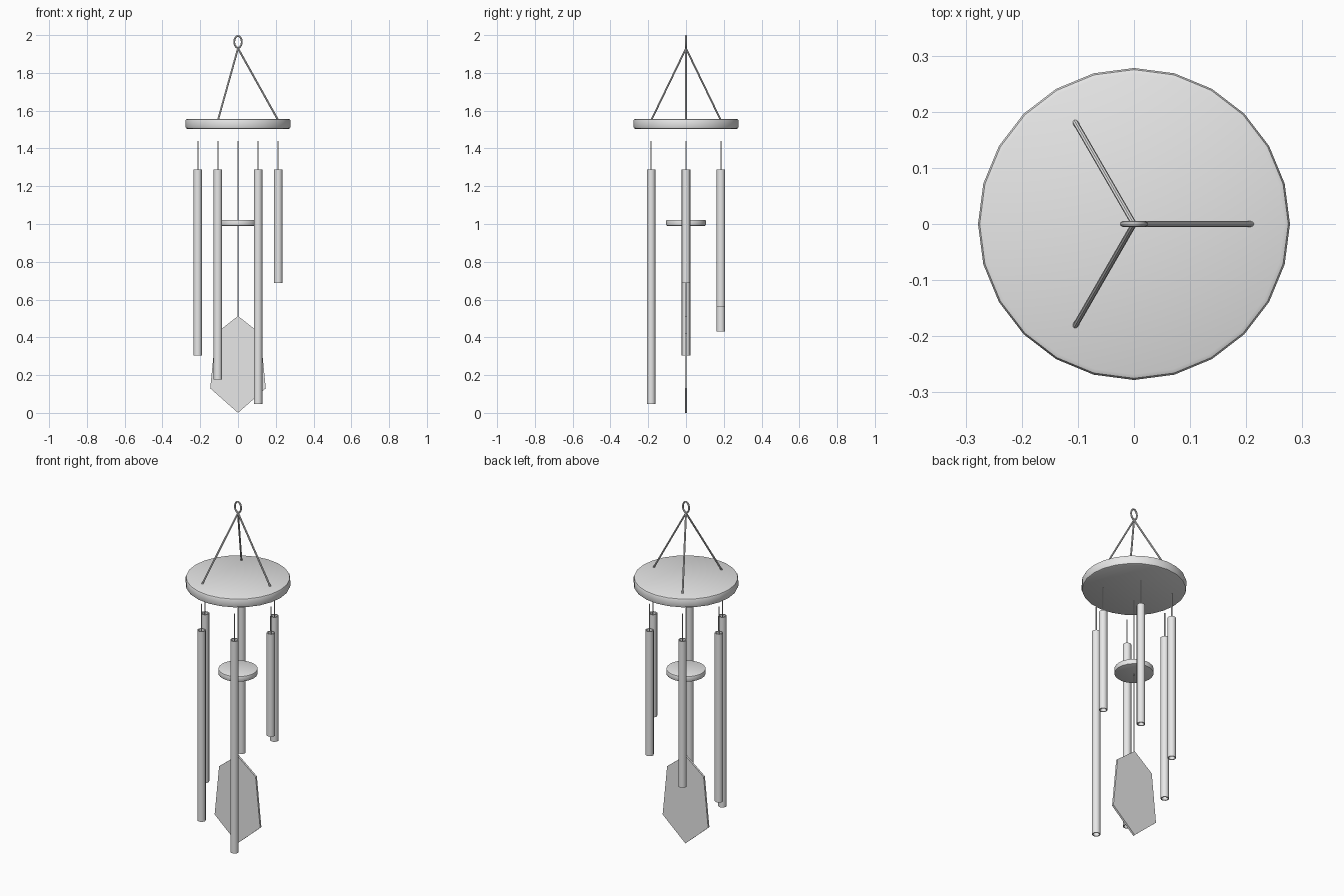
import bpy, bmesh, math
from mathutils import Vector

if "Cube" in bpy.data.objects:
    bpy.data.objects.remove(bpy.data.objects["Cube"])

grey = bpy.data.materials.new("plain grey")
grey.diffuse_color = (0.8, 0.8, 0.8, 1)
grey.use_nodes = True
grey.node_tree.nodes["Principled BSDF"].inputs["Base Color"].default_value = grey.diffuse_color


def finish(name, bm, smooth=True):
    bmesh.ops.recalc_face_normals(bm, faces=bm.faces)
    me = bpy.data.meshes.new(name)
    bm.to_mesh(me)
    bm.free()
    me.materials.append(grey)
    ob = bpy.data.objects.new(name, me)
    bpy.context.collection.objects.link(ob)
    if smooth:
        bpy.ops.object.select_all(action='DESELECT')
        ob.select_set(True)
        bpy.context.view_layer.objects.active = ob
        bpy.ops.object.shade_smooth_by_angle(angle=math.radians(40))
    return ob


def lathe(name, profile, sides, at=(0, 0), closed=False):
    """Revolve (radius, z) points about a vertical axis; cap the ends unless closed."""
    bm = bmesh.new()
    rings = [[bm.verts.new((at[0] + r * math.cos(2 * math.pi * i / sides),
                            at[1] + r * math.sin(2 * math.pi * i / sides), z))
              for i in range(sides)] for r, z in profile]
    pairs = list(zip(rings, rings[1:]))
    if closed:
        pairs.append((rings[-1], rings[0]))
    else:
        bm.faces.new(rings[0])
        bm.faces.new(rings[-1])
    for a, b in pairs:
        for i in range(sides):
            j = (i + 1) % sides
            bm.faces.new((a[i], a[j], b[j], b[i]))
    return finish(name, bm)


def rod(name, a, b, r, sides=8):
    a, b = Vector(a), Vector(b)
    bm = bmesh.new()
    bmesh.ops.create_cone(bm, cap_ends=True, segments=sides, radius1=r, radius2=r,
                          depth=(b - a).length)
    rot = (b - a).to_track_quat('Z', 'Y').to_matrix().to_4x4()
    bm.transform(rot)
    bmesh.ops.translate(bm, verts=bm.verts, vec=(a + b) / 2)
    return finish(name, bm)


def disc(name, r, z0, z1, bevel, sides):
    k = bevel * 0.3
    lathe(name, [(r - bevel, z0), (r - k, z0 + k), (r, z0 + bevel),
                 (r, z1 - bevel), (r - k, z1 - k), (r - bevel, z1)], sides)


# Round plates
disc("top_plate", 0.278, 1.503, 1.557, 0.010, 24)
disc("clapper", 0.105, 0.99, 1.022, 0.005, 24)

# Hanging ring, slightly taller than wide
bm = bmesh.new()
N, M = 20, 8
ring = [[bm.verts.new(((0.020 + 0.005 * math.cos(v)) * math.cos(u), 0.005 * math.sin(v),
                       1.964 + (0.031 + 0.005 * math.cos(v)) * math.sin(u)))
         for v in (2 * math.pi * j / M for j in range(M))]
        for u in (2 * math.pi * i / N for i in range(N))]
for i in range(N):
    for j in range(M):
        k, l = (i + 1) % N, (j + 1) % M
        bm.faces.new((ring[i][j], ring[k][j], ring[k][l], ring[i][l]))
finish("hanging_ring", bm)

# Three suspension cords
for i in range(3):
    a = 2 * math.pi * i / 3
    rod(f"suspension_cord_{i + 1}", (0, 0, 1.93),
        (0.211 * math.cos(a), 0.211 * math.sin(a), 1.552), 0.005)

# Six hollow tubes, growing longer around the circle, each on a string
for i in range(6):
    a = 2 * math.pi * i / 6
    x, y = 0.213 * math.cos(a), 0.213 * math.sin(a)
    top, bottom = 1.288, 0.688 - 0.128 * i
    lathe(f"chime_tube_{i + 1}", [(0.0225, bottom), (0.0225, top),
                                  (0.017, top), (0.017, bottom)], 16, (x, y), True)
    rod(f"tube_string_{i + 1}", (x, y, 1.26), (x, y, 1.44), 0.003, 6)

# Centre string
rod("centre_string", (0, 0, 0.50), (0, 0, 1.44), 0.003, 6)

# Flat wind sail
half = [(0.118, 0.42), (0.147, 0.13)]
outline = [(0, 0.513)] + half + [(0, 0)] + [(-x, z) for x, z in reversed(half)]
bm = bmesh.new()
face = bm.faces.new([bm.verts.new((x, -0.006, z)) for x, z in outline])
ext = bmesh.ops.extrude_face_region(bm, geom=[face])
bmesh.ops.translate(bm, vec=(0, 0.012, 0),
                    verts=[v for v in ext["geom"] if isinstance(v, bmesh.types.BMVert)])
finish("wind_sail", bm, smooth=False)
